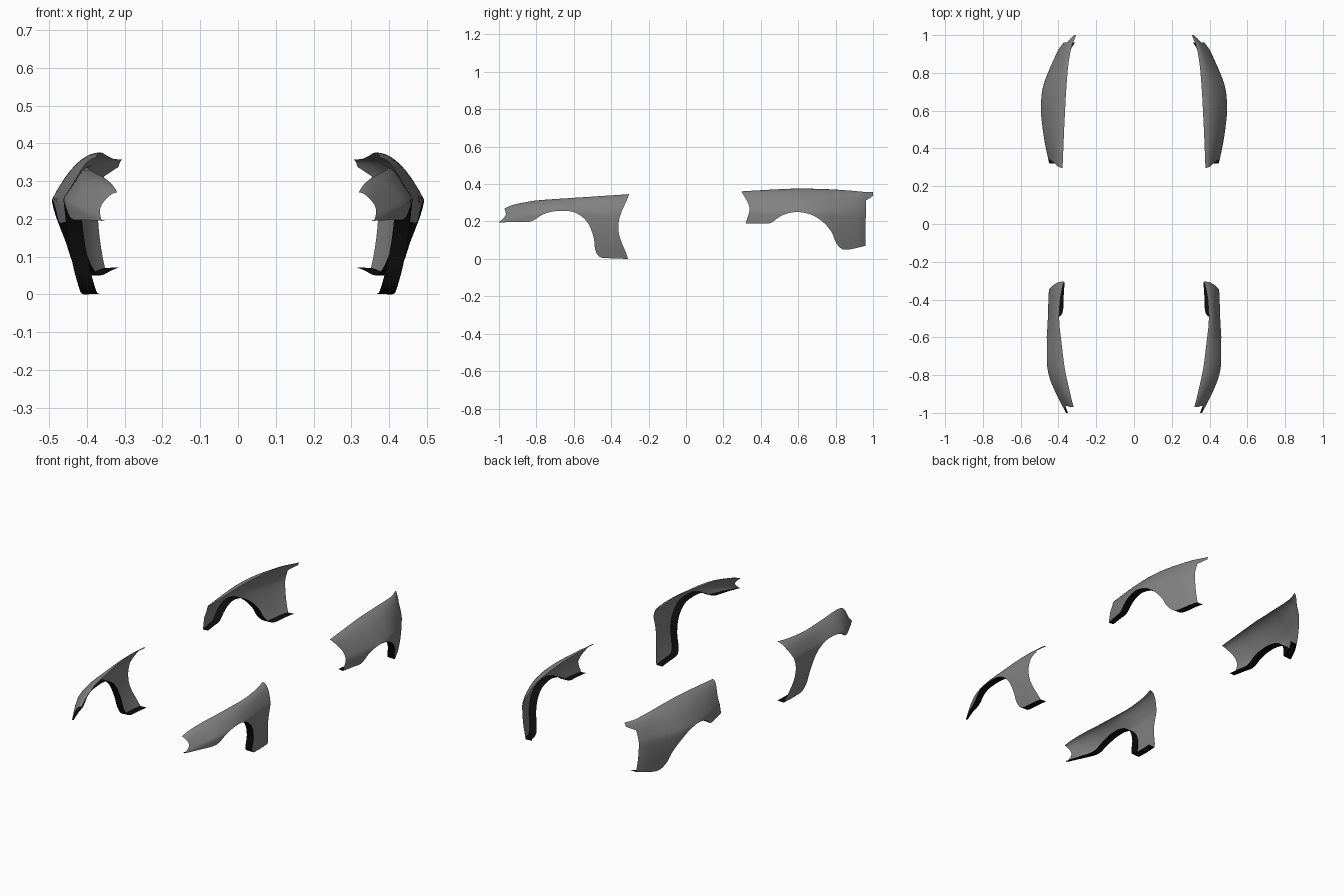
import bpy, math

cube = bpy.data.objects.get("Cube")
if cube:
    bpy.data.objects.remove(cube, do_unlink=True)

ROWS = 16
STEPS = 4
BELT = 0.25


def make_material(name, value, rough):
    m = bpy.data.materials.new(name)
    m.use_nodes = True
    color = (value, value, value, 1)
    m.diffuse_color = color
    bsdf = m.node_tree.nodes["Principled BSDF"]
    bsdf.inputs["Base Color"].default_value = color
    bsdf.inputs["Roughness"].default_value = rough
    return m


PAINT = make_material("grey_paint", 0.22, 0.5)
LIP = make_material("black_lip", 0.004, 0.8)


def lerp_table(table, y):
    """Piecewise linear lookup, held constant beyond both ends."""
    if y <= table[0][0]:
        return table[0][1]
    for (a, p), (b, q) in zip(table, table[1:]):
        if y <= b:
            return p + (q - p) * (y - a) / (b - a)
    return table[-1][1]


def smooth_table(table, y):
    """Softened lookup, so that the plan curves have no kinks."""
    offsets = (-0.04, -0.02, 0, 0.02, 0.04)
    low, high = table[0][0], table[-1][0]
    r = min(1, max(0, (y - low) / 0.04), max(0, (high - y) / 0.04))
    return sum(lerp_table(table, y + o * r) for o in offsets) / len(offsets)


def spline(points):
    """Catmull-Rom curve through the stations."""
    ext = [points[0]] + points + [points[-1]]
    out = []
    for a, b, c, d in zip(ext, ext[1:], ext[2:], ext[3:]):
        for k in range(STEPS):
            t = k / STEPS
            out.append([0.5 * (2 * q + (r - p) * t + (2 * p - 5 * q + 4 * r - s) * t * t
                               + (3 * q - p - 3 * r + s) * t ** 3)
                        for p, q, r, s in zip(a, b, c, d)])
    out.append(list(points[-1]))
    return out


def section_x(outer, inner, z, top):
    """Rounded shoulder above the belt line, gentle tuck below it."""
    belt = min(BELT, top - 0.07)
    if z > belt:
        t = min(1, (z - belt) / (top - belt))
        return inner + (outer - inner) * math.sqrt(1 - t)
    return outer - 0.04 * ((belt - z) / BELT) ** 2


def fender(name, side, spec):
    columns = spline(spec["stations"])
    first, last = columns[0], columns[-1]
    verts, faces, mats = [], [], []
    for n, (yb, zb, yt, zt) in enumerate(columns):
        ring = []
        for j in range(ROWS + 1):
            f = 1 - (1 - j / ROWS) ** 1.6
            y, z = yb + (yt - yb) * f, zb + (zt - zb) * f
            # Concave front and rear shut lines
            wave = math.sin(math.pi * f) ** 1.3
            for end, amount in ((first, spec["front_curve"]), (last, spec["rear_curve"])):
                edge = end[0] + (end[2] - end[0]) * f
                y += amount * wave * max(0, 1 - abs(y - edge) / 0.12)
            # Small tab at the top rear corner
            if n == len(columns) - 1 and z > 0.32:
                y += spec["tab"] * min(1, (z - 0.32) / 0.012 * 0.8 + 0.2)
            x = section_x(smooth_table(spec["outer"], y), smooth_table(spec["inner"], y), z, zt)
            ring.append((x, y, z))
        # Folded inner lip along the lower edge and wheel arch
        x, y, z = ring[0]
        ring.insert(0, (x - lerp_table(spec["lip"], y), y, z + 0.002))
        verts += [(side * x, y, z) for x, y, z in ring]
    h = ROWS + 2
    for i in range(len(columns) - 1):
        for j in range(h - 1):
            a = i * h + j
            quad = (a, a + h, a + h + 1, a + 1)
            faces.append(quad if side > 0 else quad[::-1])
            mats.append(1 if j == 0 else 0)
    mesh = bpy.data.meshes.new(name)
    mesh.from_pydata(verts, [], faces)
    mesh.materials.append(PAINT)
    mesh.materials.append(LIP)
    mesh.polygons.foreach_set("material_index", mats)
    mesh.update()
    obj = bpy.data.objects.new(name, mesh)
    bpy.context.collection.objects.link(obj)
    bpy.ops.object.select_all(action="DESELECT")
    obj.select_set(True)
    bpy.context.view_layer.objects.active = obj
    bpy.ops.object.shade_smooth_by_angle(angle=math.radians(40))


# Stations: lower edge y, z then upper edge y, z
front = {
    "stations": [
        (-1, .195, -.97, .27), (-.92, .197, -.92, .29), (-.83, .2, -.83, .308),
        (-.77, .235, -.78, .314), (-.7, .255, -.7, .32), (-.6, .25, -.62, .325),
        (-.53, .2, -.56, .329), (-.495, .12, -.51, .332), (-.485, .05, -.47, .335),
        (-.46, .01, -.44, .337), (-.4, .003, -.39, .34), (-.31, 0, -.305, .346)],
    "outer": [(-1, .36), (-.9, .413), (-.8, .455), (-.68, .467), (-.5, .456), (-.35, .452),
              (-.3, .445)],
    "inner": [(-1, .31), (-.96, .323), (-.77, .367), (-.51, .398), (-.38, .39), (-.3, .37)],
    "lip": [(-1, .01), (-.85, .035), (-.7, .045), (-.3, .04)],
    "front_curve": .02, "rear_curve": -.055, "tab": 0,
}
rear = {
    "stations": [
        (.32, .19, .297, .361), (.39, .19, .38, .366), (.45, .191, .45, .37),
        (.5, .225, .51, .373), (.55, .245, .56, .375), (.61, .25, .62, .376),
        (.68, .232, .68, .375), (.74, .19, .73, .374), (.78, .14, .77, .372),
        (.8, .09, .81, .37), (.83, .055, .85, .367), (.87, .05, .89, .364),
        (.96, .07, .962, .357)],
    "outer": [(.3, .445), (.45, .477), (.6, .495), (.72, .487), (.8, .457), (.9, .412),
              (.96, .383), (1, .33)],
    "inner": [(.3, .378), (.5, .37), (.7, .36), (.85, .348), (.96, .328), (1, .306)],
    "lip": [(.3, .03), (.5, .045), (.8, .045), (.96, .04)],
    "front_curve": .03, "rear_curve": 0, "tab": .038,
}

for label, side in (("left", 1), ("right", -1)):
    fender(f"front_fender_{label}", side, front)
    fender(f"rear_fender_{label}", side, rear)
